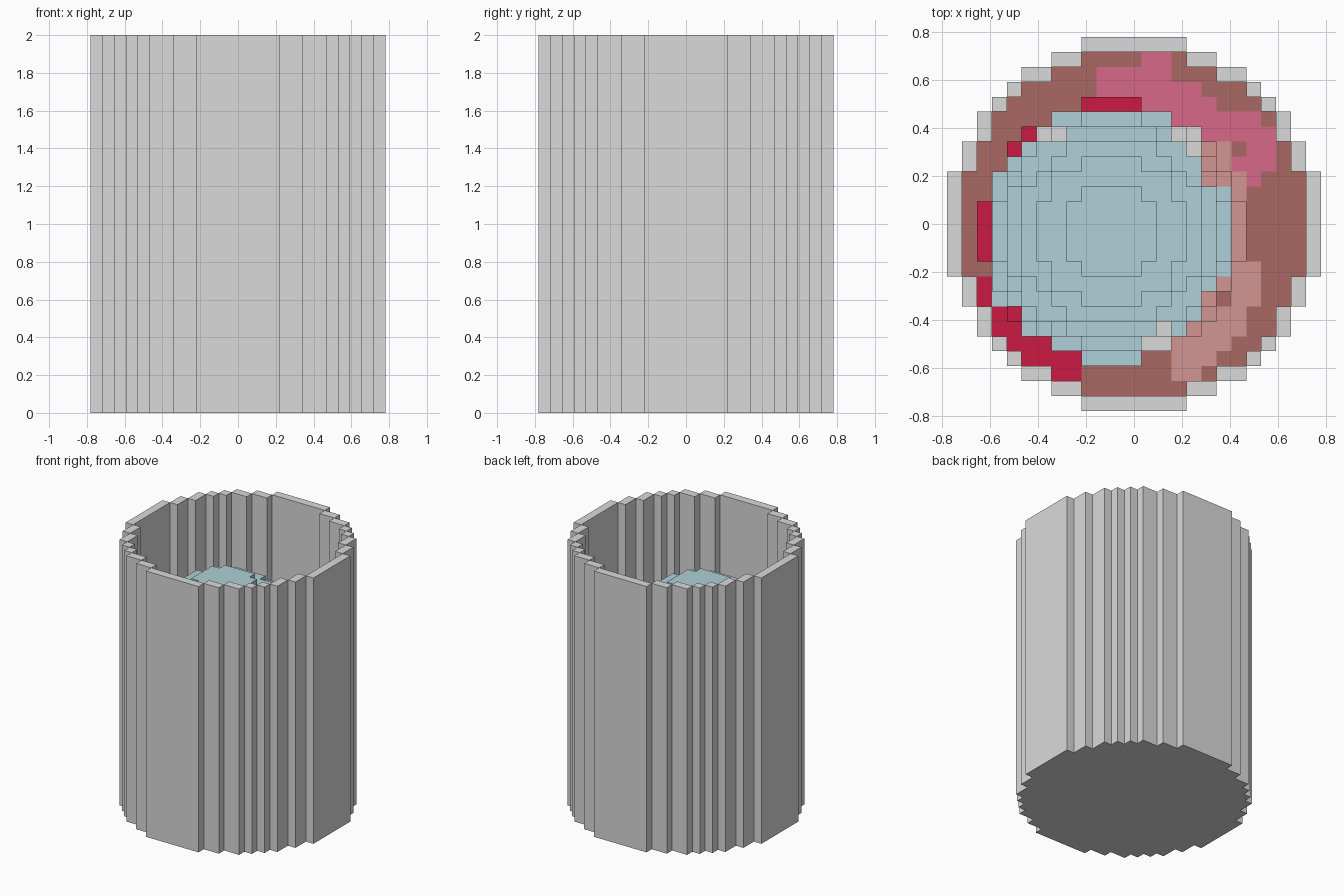
import bpy, bmesh
from math import hypot
from mathutils import Vector

cube = bpy.data.objects.get("Cube")
if cube:
    bpy.data.objects.remove(cube, do_unlink=True)

V = 1 / 16  # size of one block


def material(name, rgb):
    m = bpy.data.materials.new(name)
    m.use_nodes = True
    m.diffuse_color = (*rgb, 1)
    m.node_tree.nodes["Principled BSDF"].inputs["Base Color"].default_value = (*rgb, 1)
    return m


GREY = material("grey", (0.70, 0.70, 0.70))
BROWN = material("brown", (0.40, 0.135, 0.125))
PINK = material("pink", (0.69, 0.14, 0.25))
ROSE = material("dusty rose", (0.65, 0.305, 0.283))
RED = material("crimson", (0.60, 0.01, 0.055))
BLUE = material("pale blue", (0.43, 0.63, 0.68))

SIDES = [Vector(d) for d in ((1, 0, 0), (-1, 0, 0), (0, 1, 0), (0, -1, 0), (0, 0, 1), (0, 0, -1))]


def block_body(name, cells, mats, colour):
    """Skin a set of blocks; colour(cell, side) gives the material of a face."""
    bm = bmesh.new()
    verts = {}
    for c in cells:
        for d in SIDES:
            if tuple(int(a + b) for a, b in zip(c, d)) in cells:
                continue
            u = Vector((d.y, d.z, d.x))
            w = d.cross(u)
            mid = Vector(c) + Vector((0, 0, 0.5)) + d / 2
            loop = []
            for a, b in ((-1, -1), (1, -1), (1, 1), (-1, 1)):
                p = mid + (u * a + w * b) / 2
                key = tuple(round(x * 2) for x in p)
                if key not in verts:
                    verts[key] = bm.verts.new(p * V)
                loop.append(verts[key])
            bm.faces.new(loop).material_index = mats.index(colour(c, d))
    # merge flat runs of blocks into large faces
    bmesh.ops.dissolve_limit(bm, angle_limit=0.01, verts=bm.verts, edges=bm.edges,
                             delimit={'MATERIAL'})
    me = bpy.data.meshes.new(name)
    bm.to_mesh(me)
    bm.free()
    for m in mats:
        me.materials.append(m)
    ob = bpy.data.objects.new(name, me)
    bpy.context.collection.objects.link(ob)


# Jar: round wall one block thick, filled to just above the middle
R_OUT, R_IN, TALL, FILL = 12.4, 11.45, 32, 20
jar = {(i, j, k) for i in range(-12, 13) for j in range(-12, 13) for k in range(TALL)
       if hypot(i, j) <= R_OUT and (k < FILL or hypot(i, j) > R_IN)}

# Patches on the filling as block ranges: x from, x to, y from, y to
PATCHES = [
    (BLUE, [(-9, -9, -5, -5)]),
    (BROWN, [(7, 7, 5, 5), (6, 6, -5, -5)]),
    (PINK, [(-2, 2, 9, 10), (1, 2, 11, 11), (0, 4, 8, 9), (2, 5, 7, 8),
            (4, 6, 6, 6), (4, 8, 7, 7), (7, 9, 4, 6), (8, 8, 3, 3)]),
    (ROSE, [(5, 7, -2, 4), (5, 6, 5, 5), (6, 8, -5, -3), (4, 7, -7, -6),
            (3, 6, -8, -8), (3, 5, -9, -9), (3, 4, -10, -10)]),
]


def jar_colour(c, d):
    i, j, k = c
    if k != FILL - 1 or d.z <= 0:
        return GREY
    for mat, ranges in PATCHES:
        if any(a <= i <= b and e <= j <= f for a, b, e, f in ranges):
            return mat
    # round red spot
    return RED if hypot(i + 4.5, j + 4.5) <= 5.6 else BROWN


block_body("jar", jar, [GREY, BROWN, PINK, ROSE, RED, BLUE], jar_colour)

# Ball: blue cap rising from the filling, with patches round its rim
BALL, RADIUS = Vector((-1.5, -0.5, 18)), 9
ball = {(i, j, k) for i in range(-12, 13) for j in range(-12, 13) for k in range(FILL, TALL)
        if (Vector((i, j, k + 0.5)) - BALL).length <= RADIUS}


def ball_colour(c, d):
    x, y, h = Vector(c) - BALL
    r = hypot(x, y)
    if h < 3 and (x < -8 or y > 8 or (r > 8.4 and x < -6 and abs(y) > 5)
                  or (r > 8.4 and x < -5 and y > 6)):
        return RED
    if x > 8 or (x > 6 and y > 3) or (x > 5 and y < -3 and r > 7.8):
        return ROSE
    # pale spots near the rim
    if (x > 5 and y > 5) or (6 < y < 7 and (4 < x or -5 < x < -3)):
        return GREY
    if (3 < x < 4 and y < -6) or (2 < x < 3 and -8 < y < -7):
        return GREY
    return BLUE


block_body("ball", ball, [BLUE, RED, ROSE, GREY], ball_colour)
